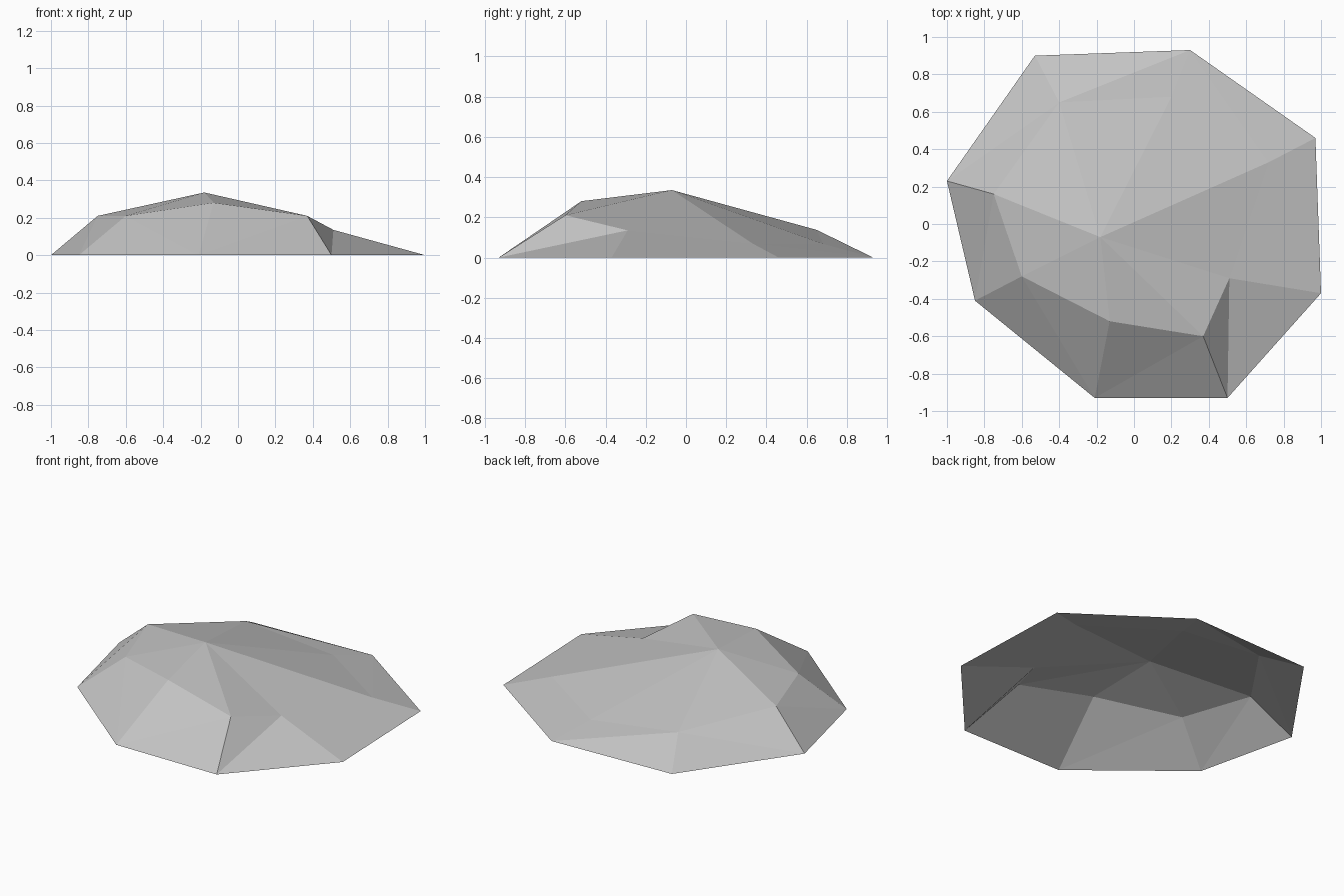
import bpy
import bmesh

default_cube = bpy.data.objects.get("Cube")
if default_cube:
    bpy.data.objects.remove(default_cube, do_unlink=True)

# Plain grey stone
stone = bpy.data.materials.new("grey_stone")
stone.use_nodes = True
colour = (0.55, 0.55, 0.55, 1)
stone.diffuse_color = colour
bsdf = stone.node_tree.nodes["Principled BSDF"]
bsdf.inputs["Base Color"].default_value = colour
bsdf.inputs["Roughness"].default_value = 0.9

# Ground outline, counter-clockwise, lying on the floor
ground = [(1, -.37), (.97, .46), (.3, .93), (-.53, .9),
          (-1, .23), (-.85, -.41), (-.21, -.93), (.5, -.93)]
# Shoulder ring where the steep sides meet the sloping roof
shoulder = [(.51, -.29, .135), (.72, .33, .07), (.2, .68, .068), (-.4, .65, .137),
            (-.75, .16, .21), (-.6, -.28, .21), (-.13, -.52, .28), (.37, -.6, .21)]
peak = (-.18, -.07, .335)

# Side panels whose crease rises to the next shoulder corner
rising = {0, 2, 6, 7}

bm = bmesh.new()
low = [bm.verts.new((x, y, 0)) for x, y in ground]
high = [bm.verts.new(point) for point in shoulder]
top = bm.verts.new(peak)

count = len(low)
for i in range(count):
    j = (i + 1) % count
    # Side panel, split along its crease
    if i in rising:
        bm.faces.new((low[i], low[j], high[j]))
        bm.faces.new((low[i], high[j], high[i]))
    else:
        bm.faces.new((low[i], low[j], high[i]))
        bm.faces.new((low[j], high[j], high[i]))
    # Roof facet up to the peak
    bm.faces.new((high[i], high[j], top))

mesh = bpy.data.meshes.new("flat_rock")
bm.to_mesh(mesh)
bm.free()
mesh.materials.append(stone)
rock = bpy.data.objects.new("flat_rock", mesh)
bpy.context.collection.objects.link(rock)
